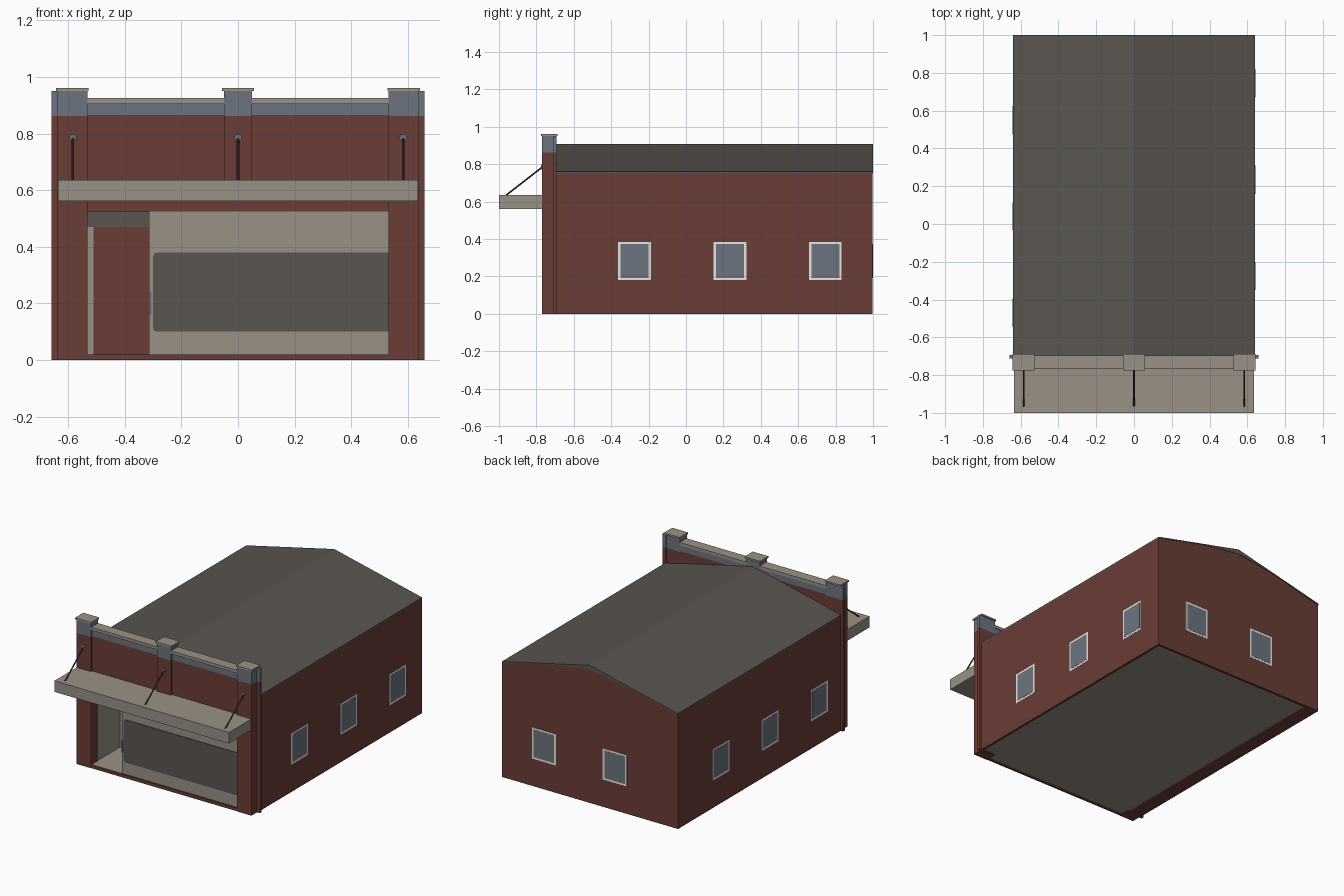
import bpy, bmesh
from mathutils import Vector

cube = bpy.data.objects.get("Cube")
if cube:
    bpy.data.objects.remove(cube, do_unlink=True)


def material(name, rgb):
    m = bpy.data.materials.new(name)
    m.use_nodes = True
    m.diffuse_color = (*rgb, 1)
    m.node_tree.nodes["Principled BSDF"].inputs["Base Color"].default_value = (*rgb, 1)
    return m


BRICK = material("brick_red", (0.145, 0.047, 0.038))
ROOF = material("dark_grey", (0.1, 0.092, 0.081))
STONE = material("warm_stone", (0.318, 0.285, 0.238))
SLATE = material("blue_grey", (0.15, 0.175, 0.21))
TRIM = material("off_white", (0.8, 0.79, 0.75))
RUST = material("rust_brown", (0.09, 0.032, 0.026))


def finish(bm, name, mat):
    bmesh.ops.recalc_face_normals(bm, faces=bm.faces)
    mesh = bpy.data.meshes.new(name)
    mesh.materials.append(mat)
    bm.to_mesh(mesh)
    bm.free()
    obj = bpy.data.objects.new(name, mesh)
    bpy.context.collection.objects.link(obj)
    return obj


def box(name, x, y, z, mat, round_edges=0):
    lo = Vector((min(x), min(y), min(z)))
    hi = Vector((max(x), max(y), max(z)))
    bm = bmesh.new()
    bmesh.ops.create_cube(bm, size=1)
    for v in bm.verts:
        v.co = (lo + hi) / 2 + v.co * (hi - lo)
    if round_edges:
        along_y = [e for e in bm.edges if abs(e.verts[0].co.y - e.verts[1].co.y) > 1e-4]
        bmesh.ops.bevel(bm, geom=along_y, offset=round_edges, segments=3,
                        profile=0.5, affect='EDGES')
    return finish(bm, name, mat)


def prism(name, profile, y0, y1, mat):
    """Extrude an x/z outline along y."""
    bm = bmesh.new()
    face = bm.faces.new([bm.verts.new((x, y0, z)) for x, z in profile])
    new = bmesh.ops.extrude_face_region(bm, geom=[face])["geom"]
    bmesh.ops.translate(bm, vec=(0, y1 - y0, 0),
                        verts=[g for g in new if isinstance(g, bmesh.types.BMVert)])
    return finish(bm, name, mat)


def rod(name, a, b, radius, mat, sides=8):
    a, b = Vector(a), Vector(b)
    bm = bmesh.new()
    bmesh.ops.create_cone(bm, cap_ends=True, segments=sides, radius1=radius,
                          radius2=radius, depth=(b - a).length)
    turn = Vector((0, 0, 1)).rotation_difference(b - a)
    for v in bm.verts:
        v.co = turn @ v.co + (a + b) / 2
    return finish(bm, name, mat)


# Main shell: side walls, arched gable, shallow roof
W, EAVE, RIDGE = 0.64, 0.75, 0.907
half_arch = [(W, EAVE), (0.32, 0.829), (0.14, 0.858)]
arch = half_arch + [(0, 0.875)] + [(-x, z) for x, z in reversed(half_arch)]
box("left_wall", (W, W - 0.015), (-0.7, 0.995), (0, EAVE), BRICK)
box("right_wall", (-W, -W + 0.09), (-0.7, 0.995), (0, EAVE), BRICK)
prism("back_wall", [(-W, 0), (W, 0)] + arch, 0.98, 0.997, BRICK)
prism("roof", arch + [(-W, 0.76), (0, RIDGE), (W, 0.76)], -0.7, 1.0, ROOF)
box("floor", (-0.6, 0.63), (-0.755, 0.985), (0.008, 0.02), STONE)
box("front_sill", (-0.6, 0.6), (-0.768, -0.755), (0, 0.02), BRICK)


# Wall windows: a thin frame with glass just proud of it
def window(name, centre, axis, wall):
    sign = 1 if wall > 0 else -1
    for part, half, z, out, mat in (("frame", 0.0875, (0.18, 0.385), 0.001, TRIM),
                                    ("glass", 0.075, (0.193, 0.373), 0.002, SLATE)):
        span = (centre - half, centre + half)
        depth = (wall - sign * 0.003, wall + sign * out)
        x, y = (depth, span) if axis == "x" else (span, depth)
        box(name + "_" + part, x, y, z, mat)


for i in range(3):
    window(f"left_window_{i}", -0.275 + 0.51 * i, "x", W)
    window(f"right_window_{i}", -0.47 + 0.51 * i, "x", -W)
for i, x in enumerate((0.335, -0.18)):
    window(f"back_window_{i}", x, "y", 0.997)

# Front parapet
box("front_wall", (-0.54, 0.54), (-0.758, -0.7), (0.525, 0.865), BRICK)
box("parapet_band", (-0.54, 0.54), (-0.758, -0.7), (0.865, 0.905), SLATE)
box("parapet_coping", (-0.535, 0.535), (-0.765, -0.695), (0.905, 0.925), STONE)


def pilaster(name, x, y, bottom):
    box(name + "_shaft", x, y, (bottom, 0.862), BRICK)
    box(name + "_head", x, y, (0.862, 0.95), SLATE)


def cap(name, x):
    box(name, x, (-0.775, -0.688), (0.95, 0.961), STONE)


pilaster("middle_pilaster", (-0.05, 0.05), (-0.77, -0.695), 0.565)
cap("middle_cap", (-0.057, 0.057))
for s, side in ((1, "left"), (-1, "right")):
    pilaster(side + "_pilaster", (s * 0.532, s * 0.637), (-0.77, -0.695), 0)
    pilaster(side + "_return", (s * 0.63, s * 0.658), (-0.712, -0.693), 0)
    cap(side + "_cap", (s * 0.528, s * 0.643))

# Shopfront panel and its big window
box("shopfront_panel", (-0.315, 0.535), (-0.757, -0.735), (0.02, 0.525), STONE)
box("shopfront_glass", (-0.3, 0.545), (-0.761, -0.755), (0.1, 0.38), ROOF,
    round_edges=0.015)
box("door_pull", (-0.313, -0.306), (-0.762, -0.757), (0.16, 0.24), SLATE)

# Recessed entrance
box("entrance_door", (-0.51, -0.315), (-0.46, -0.44), (0.02, 0.47), BRICK)
box("entrance_transom", (-0.535, -0.315), (-0.46, -0.44), (0.47, 0.525), ROOF)
box("entrance_jamb", (-0.535, -0.51), (-0.46, -0.44), (0.02, 0.47), STONE)
box("entrance_side_wall", (-0.552, -0.535), (-0.695, -0.44), (0.02, 0.525), STONE)
box("entrance_inner_wall", (-0.315, -0.3), (-0.735, -0.44), (0.02, 0.525), STONE)
box("entrance_ceiling", (-0.545, -0.3), (-0.7, -0.44), (0.525, 0.535), ROOF)

# Awning hung on three rods
box("awning", (-0.635, 0.635), (-1.0, -0.757), (0.562, 0.635), STONE)
for name, x in (("left", 0.583), ("middle", 0), ("right", -0.583)):
    rod(name + "_awning_rod", (x, -0.965, 0.632), (x, -0.768, 0.785), 0.0045, RUST)
    rod(name + "_rod_mount", (x, -0.768, 0.785), (x, -0.776, 0.785), 0.013, SLATE, 12)
